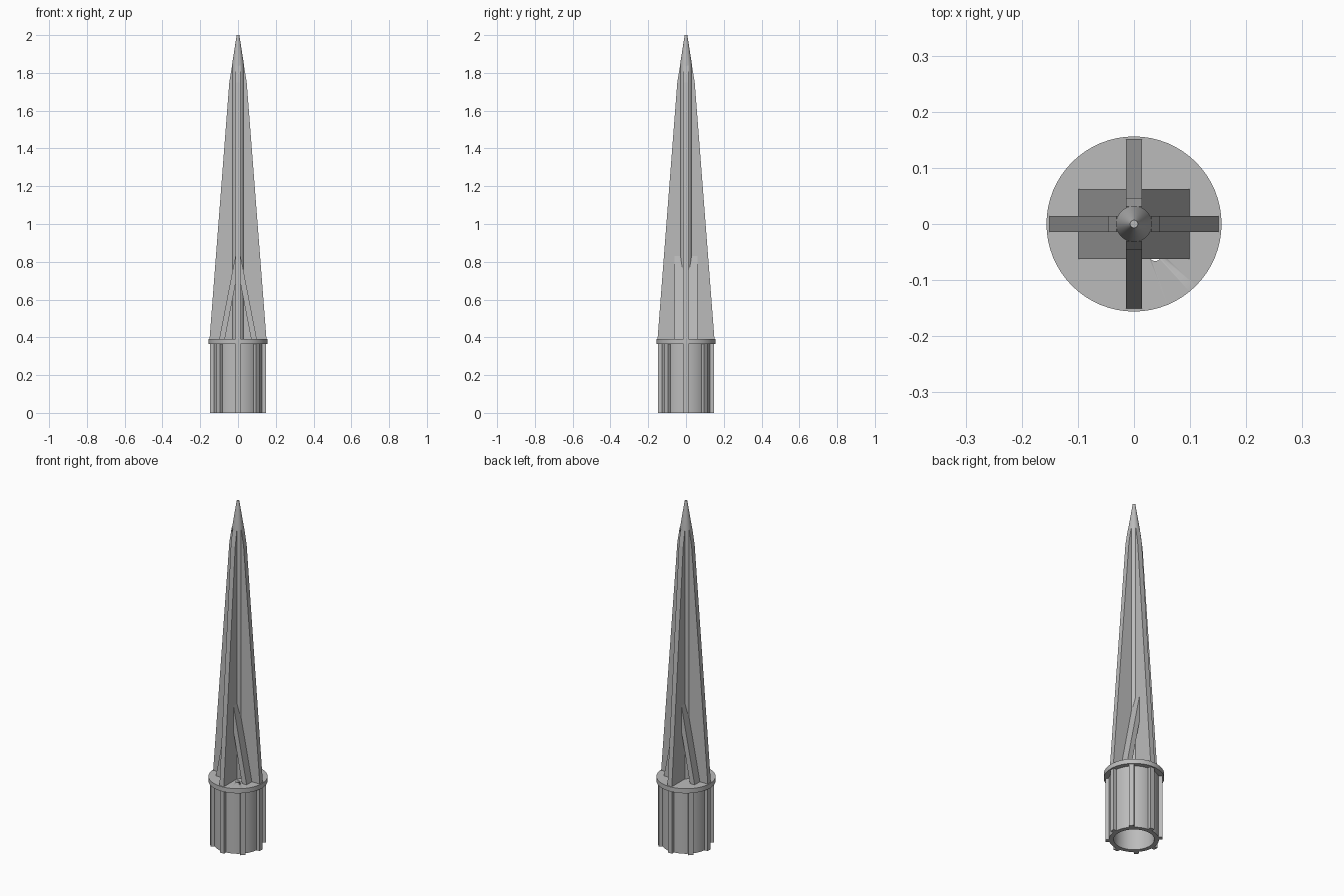
import bpy, bmesh, math
from mathutils import Matrix

if "Cube" in bpy.data.objects:
    bpy.data.objects.remove(bpy.data.objects["Cube"])

grey = bpy.data.materials.new("grey_plastic")
grey.diffuse_color = (0.5, 0.5, 0.5, 1)
grey.use_nodes = True
grey.node_tree.nodes["Principled BSDF"].inputs["Base Color"].default_value = grey.diffuse_color


def finish(name, bm, smooth=False):
    bmesh.ops.recalc_face_normals(bm, faces=bm.faces[:])
    me = bpy.data.meshes.new(name)
    bm.to_mesh(me)
    bm.free()
    me.materials.append(grey)
    ob = bpy.data.objects.new(name, me)
    bpy.context.collection.objects.link(ob)
    if smooth:
        bpy.ops.object.select_all(action='DESELECT')
        bpy.context.view_layer.objects.active = ob
        ob.select_set(True)
        bpy.ops.object.shade_smooth_by_angle(angle=math.radians(30))
    return ob


def lathe(name, profile, closed=False, steps=64):
    """Spin a (radius, z) profile around the vertical axis."""
    bm = bmesh.new()
    vs = [bm.verts.new((r, 0, z)) for r, z in profile]
    edges = [bm.edges.new(p) for p in zip(vs, vs[1:])]
    if closed:
        edges.append(bm.edges.new((vs[-1], vs[0])))
    bmesh.ops.spin(bm, geom=vs + edges, cent=(0, 0, 0), axis=(0, 0, 1),
                   angle=2 * math.pi, steps=steps, use_duplicate=False)
    bmesh.ops.remove_doubles(bm, verts=bm.verts[:], dist=1e-5)
    return finish(name, bm, True)


def plate(name, outline, half, turn=0):
    """Extrude an (x, z) outline to y = +-half, then turn it about z."""
    bm = bmesh.new()
    face = bm.faces.new([bm.verts.new((x, -half, z)) for x, z in outline])
    ext = bmesh.ops.extrude_face_region(bm, geom=[face])
    moved = [g for g in ext["geom"] if isinstance(g, bmesh.types.BMVert)]
    bmesh.ops.translate(bm, verts=moved, vec=(0, 2 * half, 0))
    bm.transform(Matrix.Rotation(turn, 4, 'Z'))
    return finish(name, bm)


# hollow socket with eight outer ribs
lathe("socket_tube", [(0.105, 0), (0.129, 0), (0.129, 0.37), (0.105, 0.37)], closed=True)
for i in range(8):
    plate(f"socket_rib_{i + 1}", [(0.12, 0), (0.148, 0), (0.148, 0.37), (0.12, 0.37)],
          0.013, i * math.pi / 4)

# flange with a small drain hole
flange = lathe("flange", [(0, 0.365), (0.156, 0.365), (0.156, 0.392), (0, 0.392)])
drill = lathe("drain_hole_cutter", [(0, 0.3), (0.011, 0.3), (0.011, 0.45), (0, 0.45)], steps=24)
drill.location = (0.038, -0.055, 0)
drill.hide_render = True
drill.hide_viewport = True
cut = flange.modifiers.new("drain_hole", 'BOOLEAN')
cut.operation = 'DIFFERENCE'
cut.solver = 'EXACT'
cut.object = drill

# round core ending in a blunt conical tip
lathe("core_and_tip", [(0, 0.385), (0.032, 0.385), (0.032, 1.84), (0.007, 2.0), (0, 2.0)])

# two crossed tapering blades
half_blade = [(0.151, 0.385), (0.046, 1.75), (0.031, 1.84)]
blade = half_blade + [(-x, z) for x, z in reversed(half_blade)]
plate("blade_left_right", blade, 0.014)
plate("blade_front_back", blade, 0.014, math.pi / 2)

# slanted braces leaning on the blades
for side, label in ((1, "right"), (-1, "left")):
    plate(f"brace_{label}", [(side * x, z) for x, z in
          ((0.1, 0.388), (0.012, 0.84), (0.012, 0.69), (0.07, 0.388))], 0.062)
